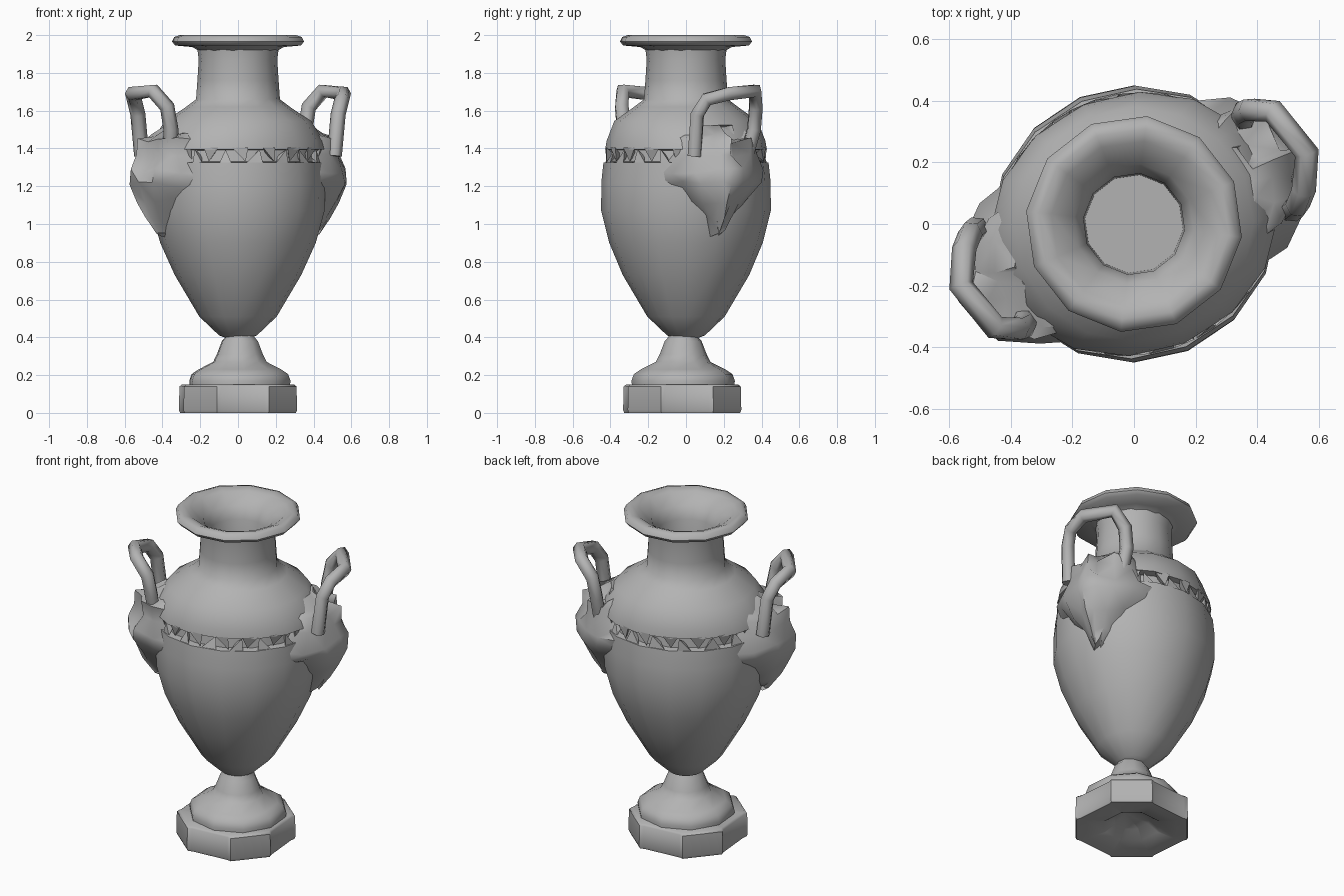
import bpy, bmesh, math, random
from mathutils import Vector

random.seed(4)
cube = bpy.data.objects.get("Cube")
if cube:
    bpy.data.objects.remove(cube)

stone = bpy.data.materials.new("grey stone")
stone.use_nodes = True
GREY = (0.45, 0.45, 0.45, 1)
stone.diffuse_color = GREY
stone.node_tree.nodes["Principled BSDF"].inputs["Base Color"].default_value = GREY

# The masks sit on this axis, and the body swells a little along it
MASK_ANGLE = math.radians(23)
out_dir = Vector((math.cos(MASK_ANGLE), math.sin(MASK_ANGLE), 0))
side_dir = Vector((-out_dir.y, out_dir.x, 0))


def finish(name, bm, angle=40):
    bmesh.ops.recalc_face_normals(bm, faces=bm.faces)
    me = bpy.data.meshes.new(name)
    bm.to_mesh(me)
    bm.free()
    me.materials.append(stone)
    for p in me.polygons:
        p.use_smooth = True
    me.set_sharp_from_angle(angle=math.radians(angle))
    ob = bpy.data.objects.new(name, me)
    bpy.context.collection.objects.link(ob)
    return ob


def loft(bm, rings, caps=(True, True)):
    """Skin a list of equal-length point rings and cap the chosen ends."""
    vs = [[bm.verts.new(p) for p in r] for r in rings]
    n = len(vs[0])
    for a, b in zip(vs, vs[1:]):
        for i in range(n):
            j = (i + 1) % n
            bm.faces.new((a[i], a[j], b[j], b[i]))
    for ring, cap in zip((vs[0], vs[-1]), caps):
        if cap:
            bm.faces.new(ring)


def polar(a, r, z, swell=1.0):
    """Point at an angle from the mask axis, on a ring swollen along that axis."""
    return out_dir * (r * swell * math.cos(a)) + side_dir * (r * math.sin(a)) + Vector((0, 0, z))


def lathe(name, profile, n, angle=40, caps=(False, False)):
    """Profile rows are radius, height and an optional swell."""
    bm = bmesh.new()
    loft(bm, [[polar(math.tau * i / n, *row) for i in range(n)] for row in profile], caps)
    return finish(name, bm, angle)


# Foot: scalloped plinth with a hollow underside, then a stepped stem
bm = bmesh.new()
def plinth_ring(scale, z):
    pts = []
    for k in range(8):
        out = 0.312 if k % 2 else 0.295
        for t in (-0.115, 0.115):
            a = math.radians(45 * k + 5)
            pts.append((scale * (out * math.cos(a) - t * math.sin(a)),
                        scale * (out * math.sin(a) + t * math.cos(a)), z))
    return pts
loft(bm, [plinth_ring(0.3, 0.06), plinth_ring(0.5, 0.02), plinth_ring(0.8, 0.003),
          plinth_ring(0.98, 0.0), plinth_ring(1, 0.015), plinth_ring(0.99, 0.14),
          plinth_ring(0.95, 0.15)])
finish("plinth", bm, 45).location.y = -0.02
stem = lathe("foot_stem", [(0.27, 0.13), (0.275, 0.17), (0.262, 0.205), (0.225, 0.23), (0.145, 0.27),
                           (0.125, 0.31), (0.098, 0.38), (0.08, 0.40), (0.07, 0.44)], 10)
stem.location = (0.01, -0.015, 0)

# Bowl of the vase up to the open lip below the band
lathe("bowl", [(0.06, 0.395), (0.10, 0.41), (0.205, 0.51), (0.335, 0.73), (0.405, 0.90, 1.02),
               (0.447, 1.07, 1.03), (0.445, 1.22, 1.05), (0.432, 1.325, 1.08), (0.39, 1.33, 1.08)],
      16, 50)

# Recessed band, with a ring of irregular pointed teeth
lathe("band_recess", [(0.395, 1.31, 1.08), (0.385, 1.42, 1.08)], 16)
bm = bmesh.new()
TEETH = 36
for i in range(TEETH):
    a = math.tau * i / TEETH
    base, tip = (1.405, 1.33) if i % 2 else (1.325, 1.395)
    w = random.uniform(0.06, 0.11)
    def at(da, r, z):
        return bm.verts.new(polar(a + da, r, z, 1.08))
    left, right = at(-w, 0.422, base), at(w, 0.422, base)
    point = at(random.uniform(-0.08, 0.08), random.uniform(0.395, 0.422), tip)
    back = at(0, 0.375, (base + tip) / 2)
    for f in ((left, right, point), (left, right, back), (right, point, back), (point, left, back)):
        bm.faces.new(f)
finish("band_teeth", bm, 20)

# Shoulder and neck, then the flared rim running down into the hollow throat
lathe("neck_and_shoulder", [(0.38, 1.39, 1.1), (0.42, 1.395, 1.13), (0.413, 1.44, 1.12),
                            (0.378, 1.545, 1.03), (0.275, 1.62), (0.222, 1.66), (0.215, 1.76),
                            (0.208, 1.87), (0.215, 1.925)], 16, 50)
lathe("rim", [(0.205, 1.915), (0.245, 1.937), (0.335, 1.945), (0.352, 1.965), (0.34, 1.99),
              (0.31, 2.0), (0.27, 1.985), (0.195, 1.93), (0.165, 1.86), (0.16, 1.58)],
      12, 50, caps=(False, True))


# Side ornaments: a knobbly mask under the shoulder, carrying a looped handle
def mask(name):
    # height, half width, reach from the axis
    levels = [(0.95, 0.03, 0.47), (1.03, 0.09, 0.53), (1.12, 0.15, 0.585), (1.21, 0.23, 0.625),
              (1.28, 0.25, 0.61), (1.36, 0.20, 0.58), (1.44, 0.20, 0.57), (1.465, 0.18, 0.48),
              (1.51, 0.13, 0.41)]
    half = [(1.15, -0.1), (1.0, 0.4), (0.65, 0.75), (0.25, 0.88)]
    shape = [(-s, d) for s, d in half] + [(0, 1.0)] + half[::-1]
    rings = []
    for z, w, reach in levels:
        ring = []
        for s, d in shape:
            j = random.uniform(-0.018, 0.018)
            depth = 0.33 + (reach - 0.33) * d + j
            ring.append(out_dir * depth + side_dir * (s * w + j) + Vector((0, 0, z + j)))
        rings.append(ring)
    bm = bmesh.new()
    loft(bm, rings)
    bmesh.ops.triangulate(bm, faces=bm.faces)
    return finish(name, bm, 55)


def handle(name):
    path = [(0.36, 0.32, 1.36), (0.355, 0.36, 1.50), (0.375, 0.37, 1.62), (0.45, 0.365, 1.705),
            (0.56, 0.23, 1.69), (0.55, 0.11, 1.66), (0.53, 0.06, 1.58), (0.51, 0.045, 1.36)]
    cu = bpy.data.curves.new(name + "_path", "CURVE")
    cu.dimensions = "3D"
    cu.bevel_depth = 0.04
    cu.bevel_resolution = 1
    cu.use_fill_caps = True
    sp = cu.splines.new("POLY")
    sp.points.add(len(path) - 1)
    for p, co in zip(sp.points, path):
        p.co = (*co, 1)
    tmp = bpy.data.objects.new(name + "_path", cu)
    bpy.context.collection.objects.link(tmp)
    dg = bpy.context.evaluated_depsgraph_get()
    me = bpy.data.meshes.new_from_object(tmp.evaluated_get(dg))
    bpy.data.objects.remove(tmp)
    bm = bmesh.new()
    bm.from_mesh(me)
    bpy.data.meshes.remove(me)
    return finish(name, bm, 70)


# The right side is a half turn of the left, with its handle set slightly inward
for side, turn, shift in (("left", 0, 0), ("right", math.pi, 0.03)):
    mask(side + "_mask").rotation_euler.z = turn
    loop = handle(side + "_handle")
    loop.rotation_euler.z = turn
    loop.location.y = shift
